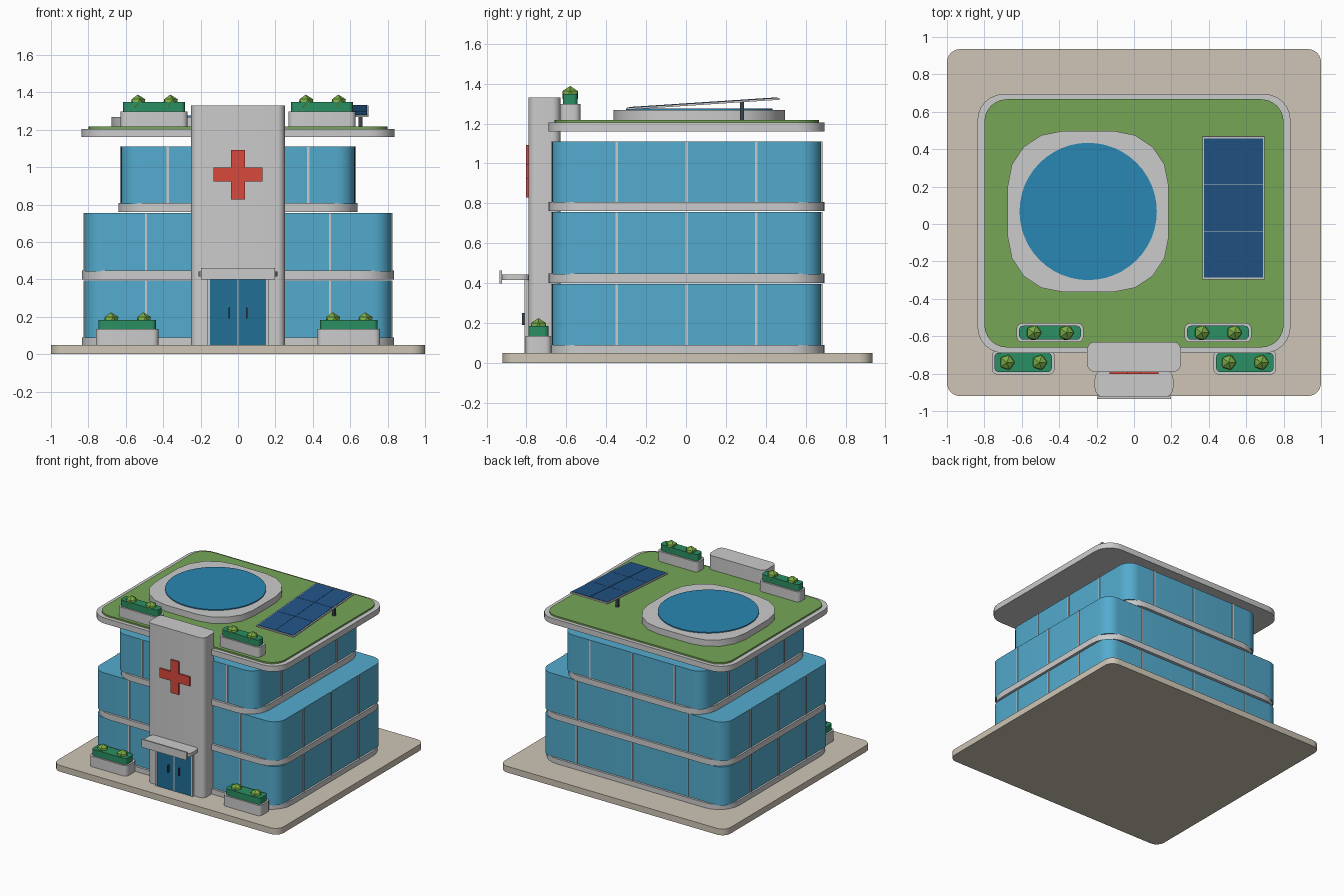
import bpy, bmesh, math
from mathutils import Matrix

if "Cube" in bpy.data.objects:
    bpy.data.objects.remove(bpy.data.objects["Cube"])

def material(name, r, g, b):
    m = bpy.data.materials.new(name)
    m.diffuse_color = ((r / 255) ** 2.2, (g / 255) ** 2.2, (b / 255) ** 2.2, 1)
    m.use_nodes = True
    m.node_tree.nodes["Principled BSDF"].inputs["Base Color"].default_value = m.diffuse_color
    return m

GLASS = material("glass_blue", 84, 170, 205)
PAVING = material("paving", 205, 196, 180)
GRASS = material("grass", 118, 165, 88)
PAD = material("pad_blue", 46, 134, 178)
DOOR = material("door_blue", 38, 110, 148)
RED = material("red", 214, 74, 62)
CELL = material("solar_cell", 38, 84, 132)
HEDGE = material("hedge", 46, 142, 98)
LEAF = material("leaf", 122, 172, 72)
DARK = material("dark_metal", 60, 70, 78)

def finish(name, bm, mat=None, smooth=True):
    bmesh.ops.recalc_face_normals(bm, faces=bm.faces)
    me = bpy.data.meshes.new(name)
    bm.to_mesh(me)
    bm.free()
    ob = bpy.data.objects.new(name, me)
    bpy.context.collection.objects.link(ob)
    if mat:
        me.materials.append(mat)
    if smooth:
        bpy.ops.object.select_all(action='DESELECT')
        bpy.context.view_layer.objects.active = ob
        ob.select_set(True)
        bpy.ops.object.shade_smooth_by_angle(angle=math.radians(35))
    return ob

def prism(name, pts, z0, z1, mat=None, smooth=True):
    """Extrude a flat outline from z0 up to z1."""
    bm = bmesh.new()
    f = bm.faces.new([bm.verts.new((x, y, z0)) for x, y in pts])
    top = bmesh.ops.extrude_face_region(bm, geom=[f])['geom']
    bmesh.ops.translate(bm, vec=(0, 0, z1 - z0),
                        verts=[v for v in top if isinstance(v, bmesh.types.BMVert)])
    return finish(name, bm, mat, smooth)

def slab(name, x, y, z, r=0, mat=None, seg=6):
    """Box from ranges x, y, z with vertical corners rounded by r."""
    if not r:
        return prism(name, [(x[0], y[0]), (x[1], y[0]), (x[1], y[1]), (x[0], y[1])], *z, mat, False)
    centres = [(x[1] - r, y[1] - r), (x[0] + r, y[1] - r), (x[0] + r, y[0] + r), (x[1] - r, y[0] + r)]
    pts = []
    for q, (cx, cy) in enumerate(centres):
        for i in range(seg + 1):
            a = math.pi / 2 * (q + i / seg)
            pts.append((cx + r * math.cos(a), cy + r * math.sin(a)))
    return prism(name, pts, *z, mat)

# Ground plate
slab("ground_plate", (-1, 1), (-0.92, 0.935), (0, 0.05), 0.07, PAVING)

# Three storeys: floor slab, glass body and mullions
floors = [(0.82, 0.05, 0.09, 0.395), (0.82, 0.40, 0.447, 0.755), (0.625, 0.76, 0.807, 1.11)]
for n, (hw, z0, z1, z2) in enumerate(floors, 1):
    slab(f"floor_slab_{n}", (-hw - 0.015, hw + 0.015), (-0.69, 0.695), (z0, z1), 0.18)
    slab(f"glass_storey_{n}", (-hw, hw), (-0.672, 0.678), (z1 - 0.004, z2), 0.10, GLASS)
    for k in (-1, 0, 1):
        mx, my = k * hw * 0.6, 0.003 + k * 0.35
        for s in (-1, 1):
            yf, xf = 0.003 + s * 0.675, s * hw
            slab(f"mullion_y_{n}", (mx - 0.006, mx + 0.006), (yf - 0.006, yf + 0.006), (z1, z2))
            slab(f"mullion_x_{n}", (xf - 0.006, xf + 0.006), (my - 0.006, my + 0.006), (z1, z2))

# Roof
slab("roof_slab", (-0.837, 0.837), (-0.69, 0.695), (1.16, 1.205), 0.14)
slab("roof_lawn", (-0.80, 0.80), (-0.66, 0.667), (1.20, 1.217), 0.12, GRASS)

# Landing pad
slab("landing_pad_base", (-0.675, 0.185), (-0.363, 0.497), (1.21, 1.268), 0.29, seg=4)
prism("landing_pad_disc", [(-0.245 + 0.367 * math.cos(math.tau * i / 48),
                            0.067 + 0.367 * math.sin(math.tau * i / 48)) for i in range(48)],
      1.26, 1.276, PAD)

# Tilted solar panel with 2 x 3 cells and posts
tilt = math.atan2(0.05, 0.765)
panel = [slab("solar_frame", (-0.167, 0.167), (-0.383, 0.383), (-0.006, 0.004))]
for i in range(2):
    for j in range(3):
        x, y = -0.157 + i * 0.158, -0.373 + j * 0.249
        panel.append(slab("solar_cell", (x, x + 0.156), (y, y + 0.247), (0, 0.007), 0, CELL))
for ob in panel:
    ob.data.transform(Matrix.Translation((0.532, 0.087, 1.3)) @ Matrix.Rotation(tilt, 4, 'X'))
for x in (0.41, 0.655):
    slab("solar_post", (x - 0.01, x + 0.01), (0.27, 0.29), (1.21, 1.309), 0, DARK)

# Entrance tower and red cross
slab("tower", (-0.25, 0.25), (-0.79, -0.63), (0.05, 1.33), 0.04)
h, t = 0.132, 0.037
cross = [(-t, -h), (t, -h), (t, -t), (h, -t), (h, t), (t, t),
         (t, h), (-t, h), (-t, t), (-h, t), (-h, -t), (-t, -t)]
ob = prism("red_cross", cross, 0, 0.02, RED, False)
ob.data.transform(Matrix.Translation((0, -0.783, 0.96)) @ Matrix.Rotation(math.pi / 2, 4, 'X'))

# Doors, frame, canopy and blank sign panel
for s in (-1, 1):
    a, b = sorted((s * 0.002, s * 0.15))
    slab("door_leaf", (a, b), (-0.806, -0.78), (0.05, 0.40), 0, DOOR)
    a, b = sorted((s * 0.15, s * 0.165))
    slab("door_jamb", (a, b), (-0.81, -0.78), (0.05, 0.41))
    slab("door_handle", (s * 0.048 - 0.004, s * 0.048 + 0.004), (-0.822, -0.80), (0.19, 0.25), 0, DARK)
slab("door_mullion", (-0.004, 0.004), (-0.808, -0.78), (0.05, 0.40))
slab("door_lintel", (-0.165, 0.165), (-0.81, -0.78), (0.40, 0.415))
slab("canopy", (-0.21, 0.21), (-0.927, -0.78), (0.415, 0.443), 0.05)
slab("sign_panel", (-0.198, 0.198), (-0.935, -0.923), (0.398, 0.462))

# Planters with hedge and two low-poly shrubs
def planter(name, x0, x1, y0, y1, z0, z1):
    slab(name + "_box", (x0, x1), (y0, y1), (z0, z1), 0.03, seg=4)
    slab(name + "_hedge", (x0 + 0.014, x1 - 0.014), (y0 + 0.014, y1 - 0.014),
         (z1 - 0.01, z1 + 0.05), 0.022, HEDGE, 4)
    for s in (-1, 1):
        bm = bmesh.new()
        bmesh.ops.create_icosphere(bm, subdivisions=1, radius=0.045, matrix=Matrix.Translation(
            ((x0 + x1) / 2 + s * 0.087, (y0 + y1) / 2, z1 + 0.045)))
        finish(name + "_shrub", bm, LEAF, False)

for s in (-1, 1):
    planter("ground_planter", *sorted((s * 0.425, s * 0.76)), -0.805, -0.675, 0.05, 0.134)
    planter("roof_planter", *sorted((s * 0.27, s * 0.628)), -0.632, -0.53, 1.21, 1.298)
